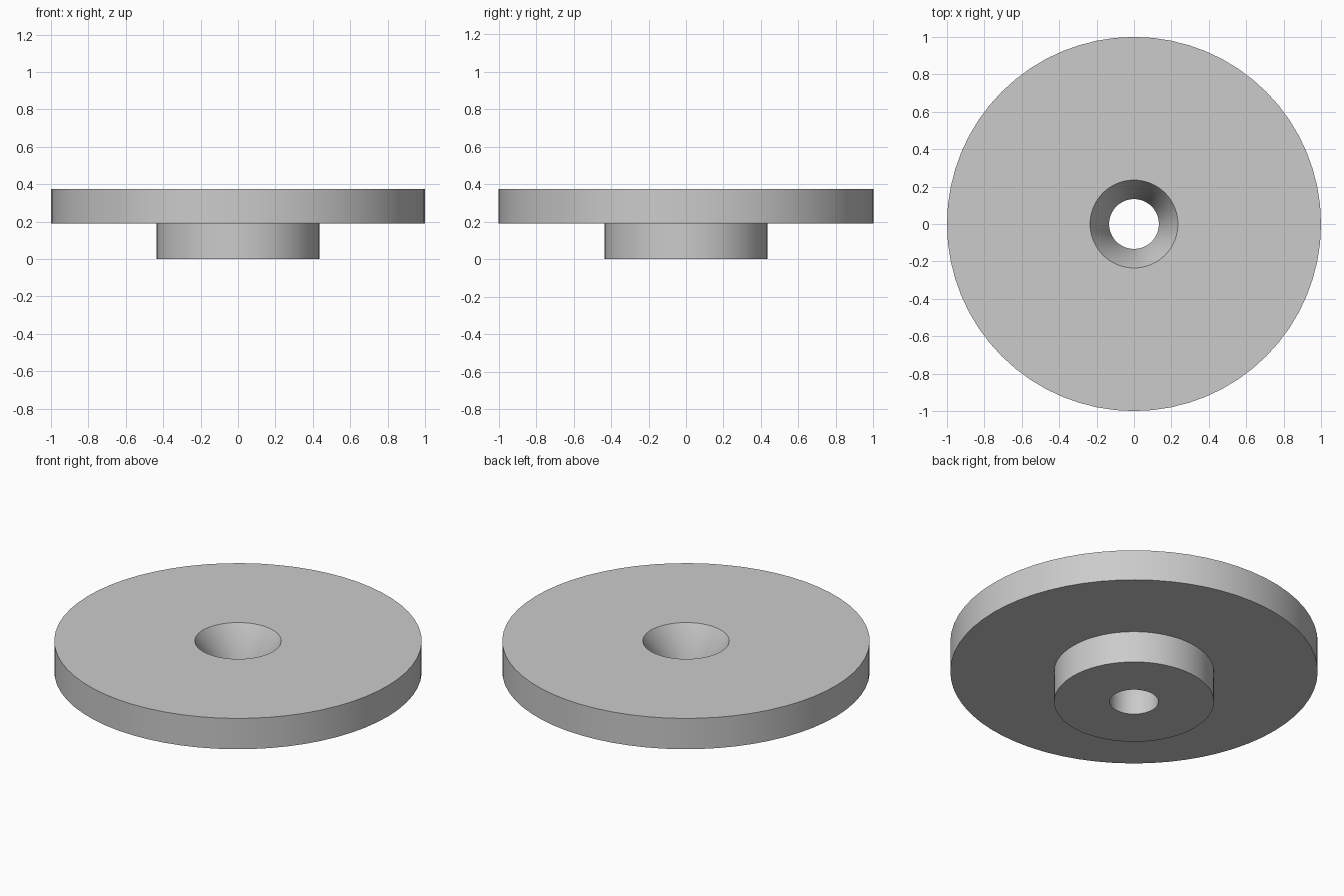
import bpy
import bmesh
import math

cube = bpy.data.objects.get("Cube")
if cube:
    bpy.data.objects.remove(cube, do_unlink=True)

SIDES = 64
RIM, HUB, BORE, SINK = 1.0, 0.435, 0.133, 0.235
SHOULDER, TOP = 0.19, 0.375

# Plain grey material
grey = bpy.data.materials.new("grey")
grey.use_nodes = True
colour = (0.6, 0.6, 0.6, 1)
grey.diffuse_color = colour
grey.node_tree.nodes["Principled BSDF"].inputs["Base Color"].default_value = colour

# Closed cross-section: hub, flange, countersink and bore
profile = [(BORE, 0), (HUB, 0), (HUB, SHOULDER), (RIM, SHOULDER),
           (RIM, TOP), (SINK, TOP), (BORE, SHOULDER)]

# Turn the section around the vertical axis
bm = bmesh.new()
verts = [bm.verts.new((r, 0, z)) for r, z in profile]
edges = [bm.edges.new((v, verts[(i + 1) % len(verts)]))
         for i, v in enumerate(verts)]
bmesh.ops.spin(bm, geom=verts + edges, cent=(0, 0, 0), axis=(0, 0, 1),
               angle=math.tau, steps=SIDES, use_merge=True)
bmesh.ops.remove_doubles(bm, verts=bm.verts[:], dist=0.0001)
bmesh.ops.recalc_face_normals(bm, faces=bm.faces[:])

mesh = bpy.data.meshes.new("flanged_disc")
bm.to_mesh(mesh)
bm.free()
mesh.materials.append(grey)
disc = bpy.data.objects.new("flanged_disc", mesh)
bpy.context.collection.objects.link(disc)

# Smooth round walls, sharp rims
bpy.ops.object.select_all(action="DESELECT")
disc.select_set(True)
bpy.context.view_layer.objects.active = disc
bpy.ops.object.shade_smooth_by_angle(angle=math.radians(30))
